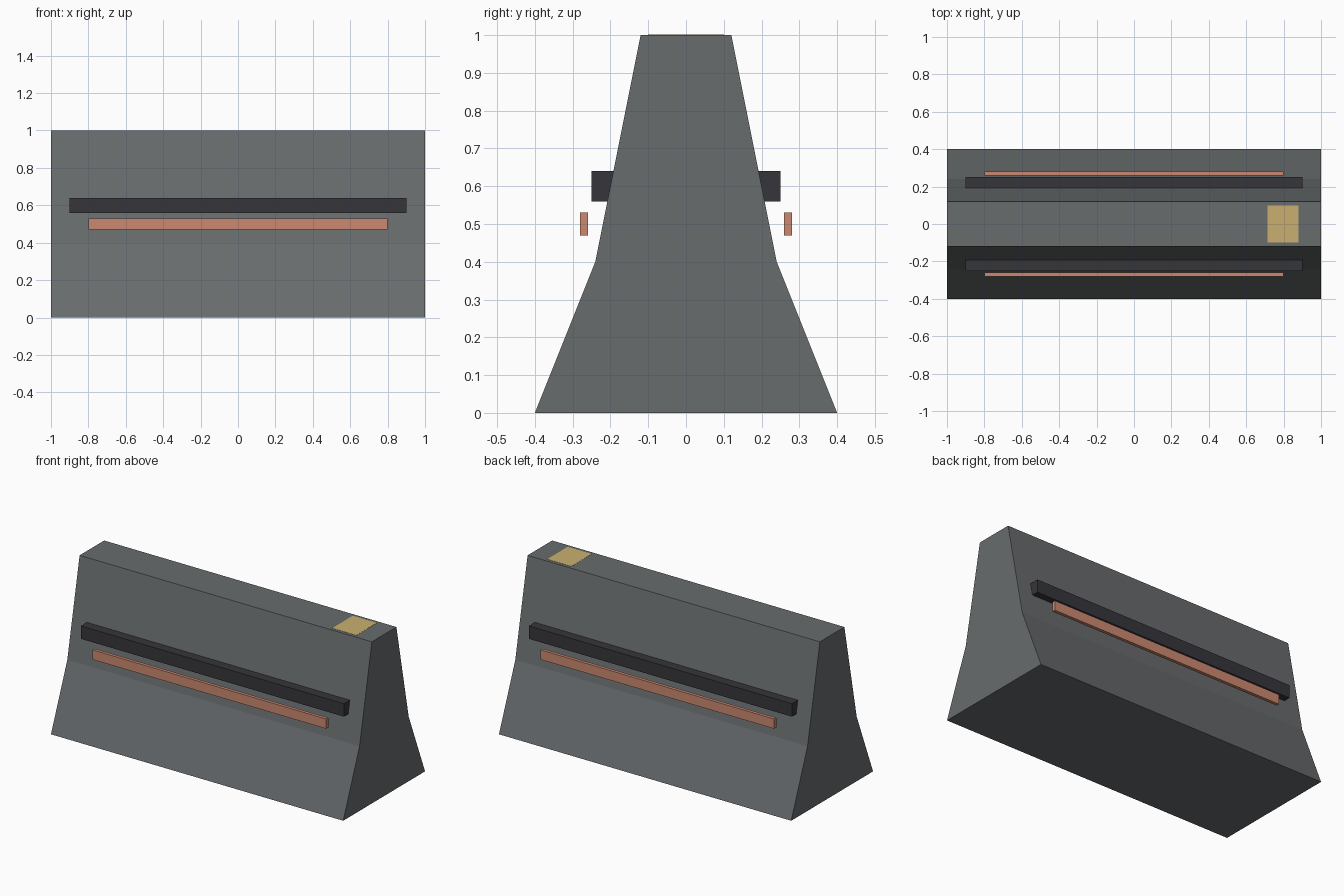
import bpy
import bmesh

cube = bpy.data.objects.get("Cube")
if cube:
    bpy.data.objects.remove(cube, do_unlink=True)


def material(name, color):
    mat = bpy.data.materials.new(name)
    mat.use_nodes = True
    mat.diffuse_color = (*color, 1)
    mat.node_tree.nodes["Principled BSDF"].inputs["Base Color"].default_value = (*color, 1)
    return mat


concrete = material("concrete grey", (0.14, 0.15, 0.155))
dark = material("dark rail", (0.037, 0.035, 0.043))
copper = material("copper strip", (0.60, 0.25, 0.165))
yellow = material("yellow marker", (0.59, 0.43, 0.165))


def finish(name, bm, mat):
    bmesh.ops.recalc_face_normals(bm, faces=bm.faces)
    mesh = bpy.data.meshes.new(name)
    bm.to_mesh(mesh)
    bm.free()
    mesh.materials.append(mat)
    obj = bpy.data.objects.new(name, mesh)
    bpy.context.collection.objects.link(obj)
    return obj


def box(name, low, high, mat):
    bm = bmesh.new()
    bmesh.ops.create_cube(bm, size=1)
    for v in bm.verts:
        v.co = [h if c > 0 else l for c, l, h in zip(v.co, low, high)]
    return finish(name, bm, mat)


# Barrier body: stepped taper profile extruded along x
half = [(0.40, 0), (0.24, 0.40), (0.12, 1)]
profile = half + [(-y, z) for y, z in reversed(half)]
bm = bmesh.new()
end = bm.faces.new([bm.verts.new((-1, y, z)) for y, z in profile])
side = bmesh.ops.extrude_face_region(bm, geom=[end], use_keep_orig=True)
bmesh.ops.translate(bm, vec=(2, 0, 0),
                    verts=[g for g in side["geom"] if isinstance(g, bmesh.types.BMVert)])
finish("barrier_body", bm, concrete)

# Rails and copper strips on both long sides
for label, s in (("front", -1), ("back", 1)):
    for part, x, inner, outer, bottom, top, mat in (
            ("rail", 0.90, 0.19, 0.25, 0.56, 0.64, dark),
            ("strip", 0.80, 0.26, 0.28, 0.47, 0.53, copper)):
        y0, y1 = sorted((s * inner, s * outer))
        box(f"{label}_{part}", (-x, y0, bottom), (x, y1, top), mat)

# Marker plate on the top
box("top_marker", (0.715, -0.10, 0.996), (0.88, 0.10, 1.001), yellow)
